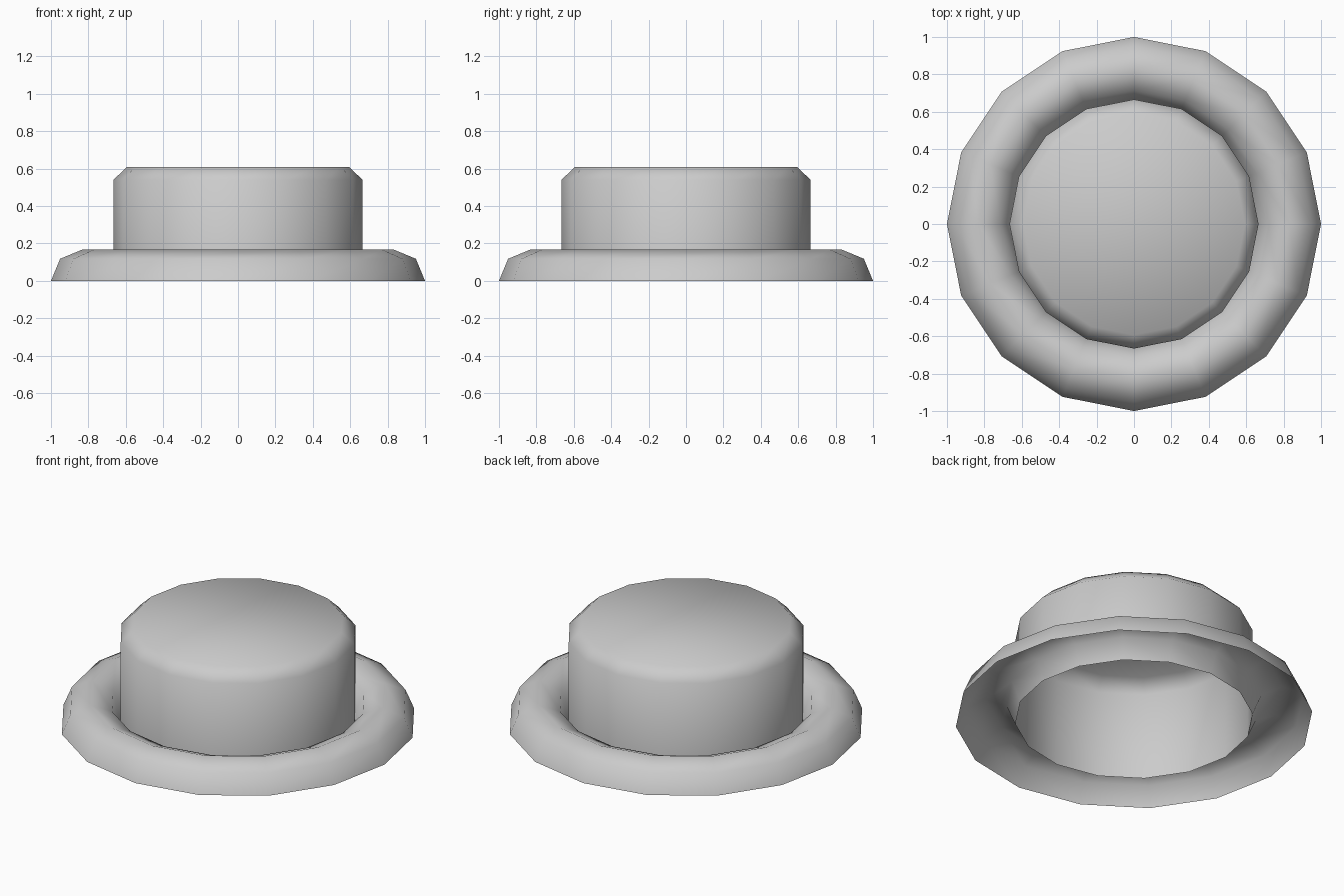
import bpy, bmesh
from math import sin, cos, pi

if "Cube" in bpy.data.objects:
    bpy.data.objects.remove(bpy.data.objects["Cube"])

SIDES = 16


def lathe(name, profile, cap_end=False):
    """Revolve (radius, z) points into a smooth 16-sided open shell."""
    bm = bmesh.new()
    rings = [[bm.verts.new((r * cos(2 * pi * i / SIDES), r * sin(2 * pi * i / SIDES), z))
              for i in range(SIDES)] for r, z in profile]
    for a, b in zip(rings, rings[1:]):
        for i in range(SIDES):
            j = (i + 1) % SIDES
            bm.faces.new((a[i], a[j], b[j], b[i]))
    if cap_end:
        bm.faces.new(rings[-1])
    for f in bm.faces:
        f.smooth = True
    mesh = bpy.data.meshes.new(name)
    bm.to_mesh(mesh)
    bm.free()
    obj = bpy.data.objects.new(name, mesh)
    bpy.context.collection.objects.link(obj)
    return obj


# Rolled brim: upper half of an eight-sided ring, open underneath
tube = 0.167
brim_profile = [(1 - tube + tube * cos(k * pi / 4), tube * sin(k * pi / 4)) for k in range(5)]
lathe("brim", brim_profile)

# Hollow crown with a chamfered flat top
lathe("crown", [(0.666, 0), (0.666, 0.54), (0.593, 0.61)], cap_end=True)
